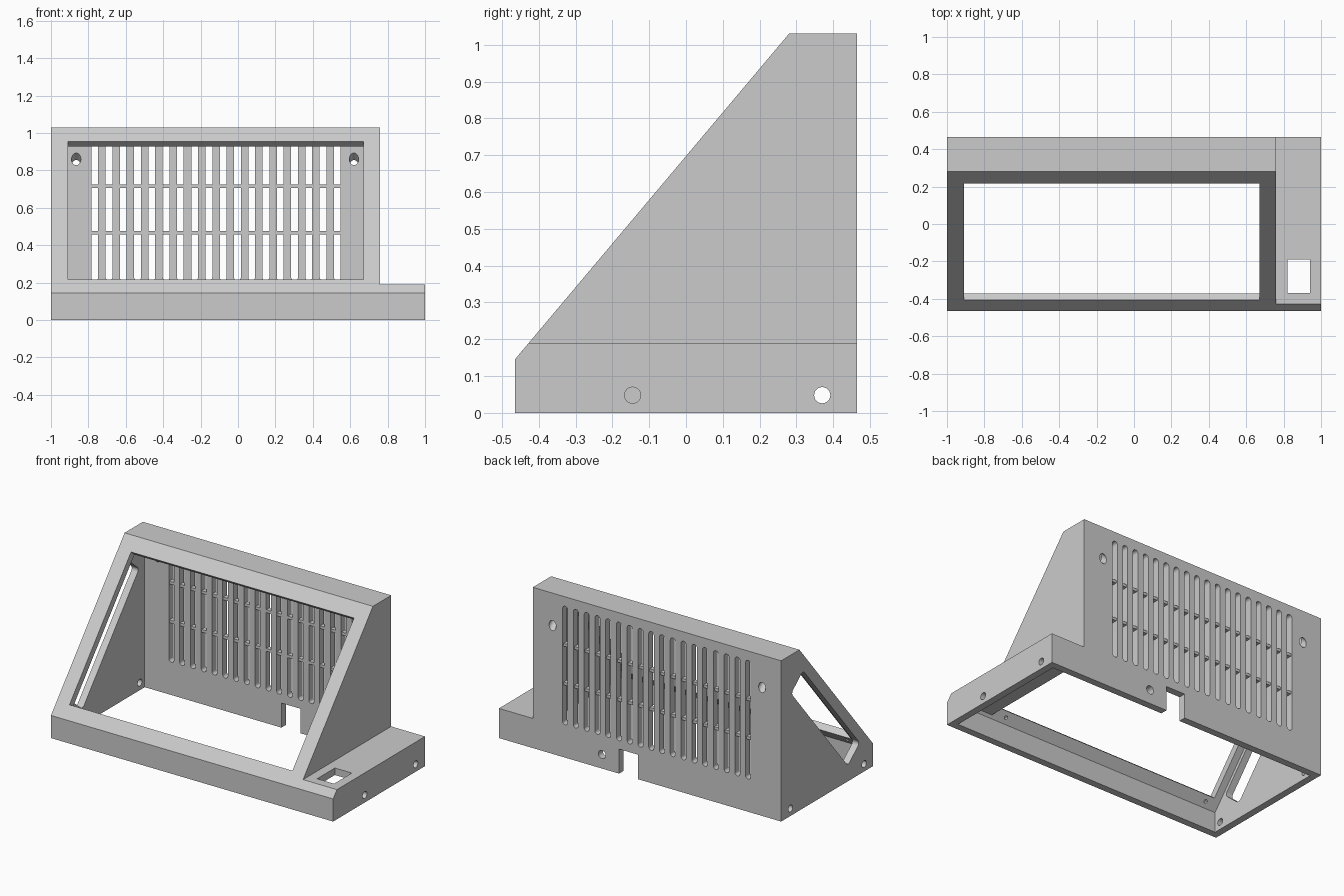
import bpy, bmesh, math
from mathutils import Vector

if "Cube" in bpy.data.objects:
    bpy.data.objects.remove(bpy.data.objects["Cube"])

grey = bpy.data.materials.new("light_grey")
grey.diffuse_color = (0.6, 0.6, 0.6, 1)
grey.use_nodes = True
grey.node_tree.nodes["Principled BSDF"].inputs["Base Color"].default_value = grey.diffuse_color

# Sloped front: origin at its lower edge, axis along the slope, axis inward
DY, DZ = 0.745, 0.885
L = math.hypot(DY, DZ)
ALONG, INWARD = Vector((0, DY / L, DZ / L)), Vector((0, DZ / L, -DY / L))
BASE = Vector((0, -0.465, 0.145))
WALL = 0.045


def slope(s, d):
    p = BASE + ALONG * s + INWARD * d
    return (p.y, p.z)


def prism(name, loops, axis, lo, hi):
    """Extrude closed 2D loops along x (points y,z) or y (points x,z)."""
    bm = bmesh.new()
    for pts in loops:
        rings = []
        for h in (lo, hi):
            rings.append([bm.verts.new((h, a, b) if axis == 'X' else (a, h, b)) for a, b in pts])
        r0, r1 = rings
        bm.faces.new(r0)
        bm.faces.new(r1[::-1])
        n = len(pts)
        for i in range(n):
            j = (i + 1) % n
            bm.faces.new((r0[i], r1[i], r1[j], r0[j]))
    bmesh.ops.recalc_face_normals(bm, faces=bm.faces)
    me = bpy.data.meshes.new(name)
    bm.to_mesh(me)
    bm.free()
    me.materials.append(grey)
    ob = bpy.data.objects.new(name, me)
    bpy.context.collection.objects.link(ob)
    return ob


def rod(name, a, b, r, n=24):
    a, b = Vector(a), Vector(b)
    bm = bmesh.new()
    bmesh.ops.create_cone(bm, cap_ends=True, segments=n, radius1=r, radius2=r, depth=(b - a).length)
    me = bpy.data.meshes.new(name)
    bm.to_mesh(me)
    bm.free()
    me.materials.append(grey)
    ob = bpy.data.objects.new(name, me)
    bpy.context.collection.objects.link(ob)
    ob.location = (a + b) / 2
    ob.rotation_mode = 'QUATERNION'
    ob.rotation_quaternion = (b - a).to_track_quat('Z', 'Y')
    return ob


def rect(a0, a1, b0, b1):
    return [(a0, b0), (a1, b0), (a1, b1), (a0, b1)]


def rounded(a0, a1, b0, b1, r, n=6):
    pts = []
    for k, (a, b) in enumerate([(a1 - r, b1 - r), (a0 + r, b1 - r), (a0 + r, b0 + r), (a1 - r, b0 + r)]):
        for i in range(n + 1):
            t = math.pi / 2 * (k + i / n)
            pts.append((a + r * math.cos(t), b + r * math.sin(t)))
    return pts


def combine(ob, tool, op='DIFFERENCE'):
    m = ob.modifiers.new(op, 'BOOLEAN')
    m.operation, m.object, m.solver = op, tool, 'EXACT'
    bpy.context.view_layer.update()
    bpy.context.view_layer.objects.active = ob
    bpy.ops.object.modifier_apply(modifier=m.name)
    bpy.data.objects.remove(tool)


def cut(tool):
    combine(case, tool)


# Outer shell: wedge body plus low side shelf
case = prism("case", [[(-0.465, 0), (0.465, 0), (0.465, 1.03), (0.28, 1.03), (-0.465, 0.145)]], 'X', -1, 0.76)
shelf = prism("shelf", [[(-0.465, 0), (0.465, 0), (0.465, 0.19), (-0.427, 0.19), (-0.465, 0.145)]], 'X', 0.5, 1)
combine(case, shelf, 'UNION')

# Hollow interior, open underneath
k = DZ / DY
z_front = 0.145 + k * WALL - WALL * L / DY
y_top = -0.42 + (0.985 - z_front) / k
cavity = prism("cavity", [[(-0.42, -0.1), (0.42, -0.1), (0.42, 0.985), (y_top, 0.985), (-0.42, z_front)]],
               'X', -0.955, 0.715)
shelf_cavity = prism("shelf_cavity", [[(-0.42, -0.1), (0.42, -0.1), (0.42, 0.145),
                                       (-0.42 + (0.145 - z_front) / k, 0.145), (-0.42, z_front)]],
                     'X', 0.6, 0.955)
combine(cavity, shelf_cavity, 'UNION')
cut(cavity)

# Window in the sloped front
cut(prism("window", [[slope(0.0915, -0.1), slope(1.059, -0.1), slope(1.059, 0.08), slope(0.0915, 0.08)]],
          'X', -0.91, 0.67))

# Long rounded opening in the left wall, parallel to the slope
cut(prism("side_slot", [[slope(s, d) for s, d in rounded(0.13, 1.02, 0.067, 0.224, 0.025)]], 'X', -1.1, -0.9))

# Vertical vent slots in the back wall
vents = [-0.766 + i * 0.0763 for i in range(18)]
cut(prism("vents", [rounded(x - 0.018, x + 0.018, 0.21, 0.97, 0.0178) for x in vents], 'Y', 0.38, 0.5))

# Cable notch and cable hole in the back wall
cut(prism("notch", [rect(0.014, 0.149, -0.1, 0.157)], 'Y', 0.38, 0.5))
cut(rod("cable_hole", (0.27, 0.38, 0.09), (0.27, 0.5, 0.09), 0.026))

# Square switch opening in the shelf top
cut(prism("switch_opening", [rect(-0.37, -0.19, 0.1, 0.3)], 'X', 0.82, 0.94))

# Round holes in the side walls
for x, y in ((-0.98, 0.37), (-0.98, -0.375), (0.98, 0.37), (0.98, -0.145)):
    cut(rod("side_hole", (x - 0.06, y, 0.048), (x + 0.06, y, 0.048), 0.022))

# Slanted screw access holes and blind screw holes behind the frame
for x in (-0.865, 0.62):
    p = Vector((x, 0.42, 0.86))
    cut(rod("access_hole", p - INWARD * 0.06, p + INWARD * 0.15, 0.025))
    q = Vector((x, *slope(0.055, 0)))
    cut(rod("screw_hole", q + INWARD * 0.025, q + INWARD * 0.06, 0.011, 12))

# Thin crossbars bridging the vents
for i, z in enumerate((0.467, 0.715)):
    prism("vent_crossbar_%d" % (i + 1), [rect(x - 0.0185, x + 0.0185, z - 0.009, z + 0.009) for x in vents],
          'Y', 0.424, 0.455)

# Smooth hole walls, keep edges sharp
bpy.ops.object.select_all(action='DESELECT')
case.select_set(True)
bpy.context.view_layer.objects.active = case
bpy.ops.object.shade_smooth_by_angle(angle=math.radians(30))
